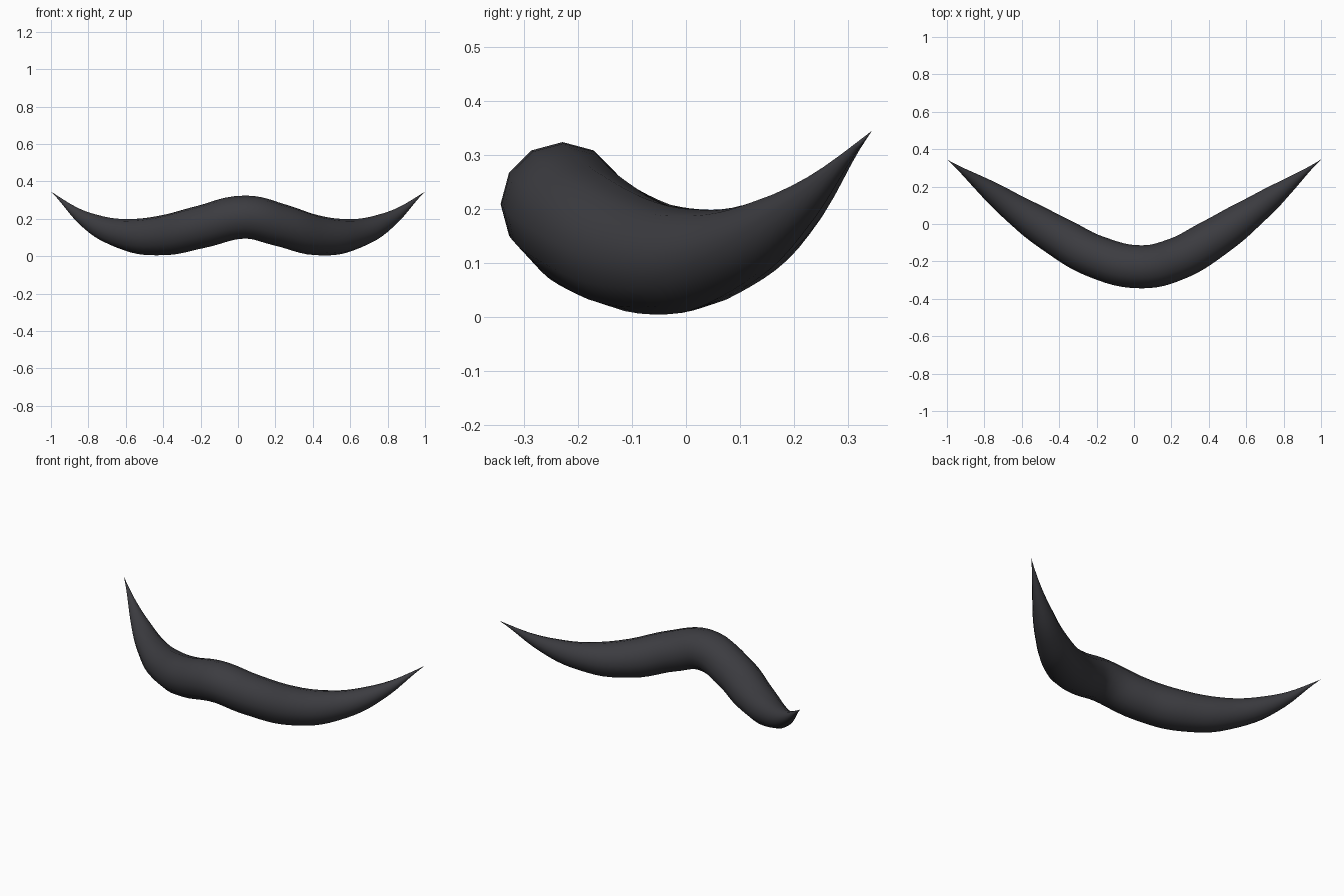
import bpy, bmesh

if "Cube" in bpy.data.objects:
    bpy.data.objects.remove(bpy.data.objects["Cube"])

# Centre line of the moustache: x, y, z, radius
PATH = [
    (-1.00, 0.345, 0.345, 0.0),
    (-0.80, 0.200, 0.188, 0.046),
    (-0.60, 0.056, 0.115, 0.084),
    (-0.40, -0.070, 0.112, 0.107),
    (-0.20, -0.176, 0.156, 0.114),
    (0.04, -0.229, 0.209, 0.115),
    (0.22, -0.190, 0.168, 0.114),
    (0.42, -0.080, 0.112, 0.107),
    (0.61, 0.048, 0.115, 0.084),
    (0.80, 0.188, 0.190, 0.046),
    (1.00, 0.345, 0.345, 0.0),
]

hair = bpy.data.materials.new("charcoal hair")
hair.diffuse_color = (0.045, 0.045, 0.052, 1)
hair.use_nodes = True
hair.node_tree.nodes["Principled BSDF"].inputs["Base Color"].default_value = hair.diffuse_color

# Twelve-sided tapered sweep along a smooth curve
curve = bpy.data.curves.new("moustache", 'CURVE')
curve.dimensions = '3D'
curve.twist_mode = 'Z_UP'
curve.bevel_depth = 1.0
curve.bevel_resolution = 4
curve.resolution_u = 6
spline = curve.splines.new('BEZIER')
spline.radius_interpolation = 'CARDINAL'
spline.bezier_points.add(len(PATH) - 1)
for point, (x, y, z, r) in zip(spline.bezier_points, PATH):
    point.co = (x, y, z)
    point.radius = r
    point.handle_left_type = point.handle_right_type = 'AUTO'
curve.materials.append(hair)
sweep = bpy.data.objects.new("moustache_path", curve)
bpy.context.collection.objects.link(sweep)

# Turn the sweep into a mesh and close the two pointed tips
bpy.context.view_layer.update()
evaluated = sweep.evaluated_get(bpy.context.evaluated_depsgraph_get())
mesh = bpy.data.meshes.new_from_object(evaluated)
bpy.data.objects.remove(sweep)
bm = bmesh.new()
bm.from_mesh(mesh)
bmesh.ops.remove_doubles(bm, verts=bm.verts, dist=0.0005)
bmesh.ops.recalc_face_normals(bm, faces=bm.faces)
for face in bm.faces:
    face.smooth = True
bm.to_mesh(mesh)
bm.free()
moustache = bpy.data.objects.new("moustache", mesh)
bpy.context.collection.objects.link(moustache)
